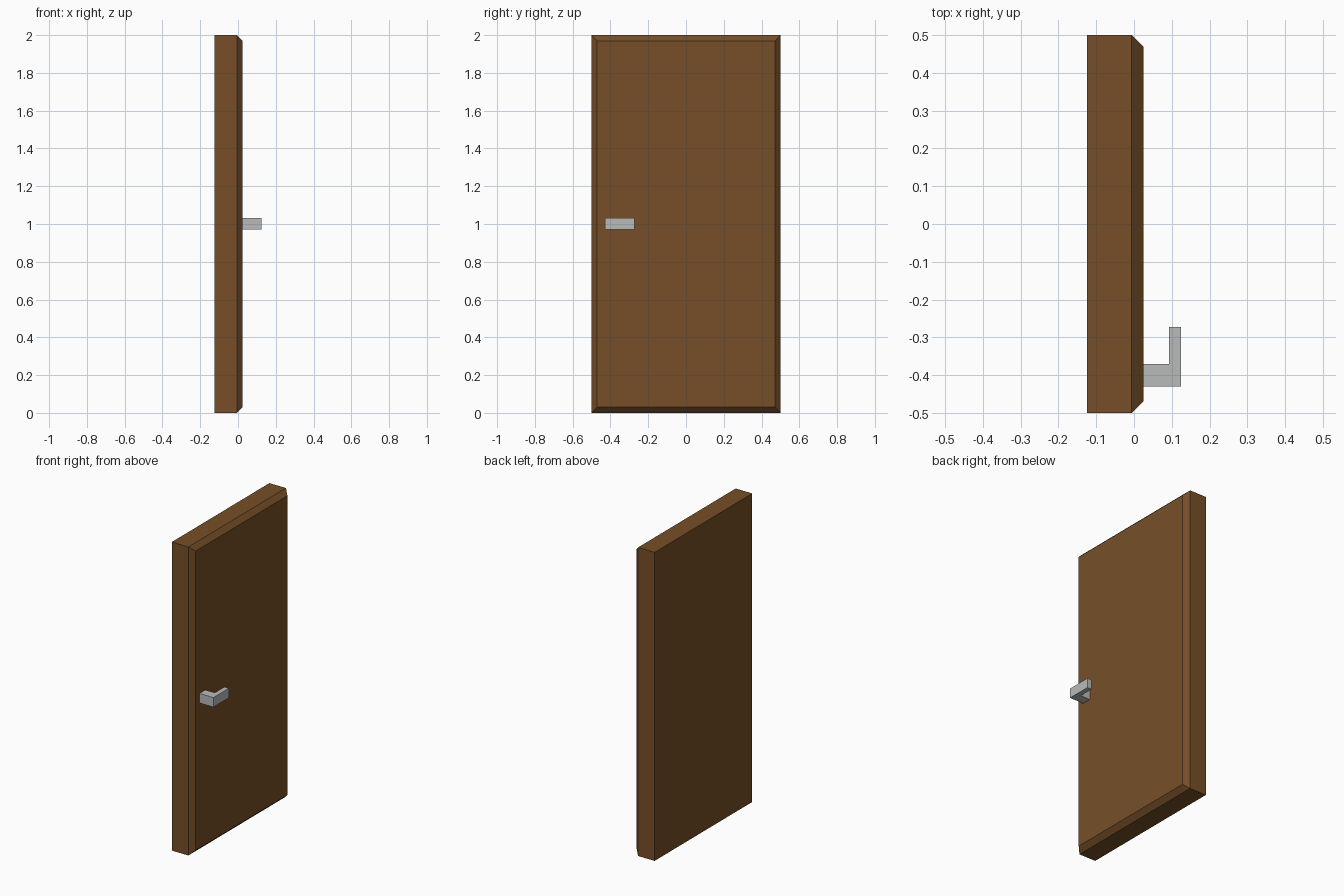
import bpy, bmesh

if "Cube" in bpy.data.objects:
    bpy.data.objects.remove(bpy.data.objects["Cube"])


def material(name, rgb):
    m = bpy.data.materials.new(name)
    m.diffuse_color = (*rgb, 1.0)
    m.use_nodes = True
    m.node_tree.nodes["Principled BSDF"].inputs["Base Color"].default_value = m.diffuse_color
    return m


def add_object(name, bm, mat):
    bmesh.ops.recalc_face_normals(bm, faces=bm.faces[:])
    mesh = bpy.data.meshes.new(name)
    bm.to_mesh(mesh)
    bm.free()
    mesh.materials.append(mat)
    obj = bpy.data.objects.new(name, mesh)
    bpy.context.collection.objects.link(obj)
    return obj


wood = material("brown wood", (0.18, 0.078, 0.021))
metal = material("grey metal", (0.48, 0.50, 0.49))

# Door leaf: a slab with its front (+x) border chamfered
X_BACK, X_EDGE, X_FRONT, CHAMFER = -0.125, -0.006, 0.025, 0.03
bm = bmesh.new()
loops = []
for x, inset in ((X_BACK, 0), (X_EDGE, 0), (X_FRONT, CHAMFER)):
    y, lo, hi = 0.5 - inset, inset, 2 - inset
    loops.append([bm.verts.new((x, a, b))
                  for a, b in ((-y, lo), (y, lo), (y, hi), (-y, hi))])
for a, b in zip(loops, loops[1:]):
    for i in range(4):
        j = (i + 1) % 4
        bm.faces.new((a[i], a[j], b[j], b[i]))
bm.faces.new(loops[0])
bm.faces.new(loops[-1])
add_object("door_leaf", bm, wood)

# Lever handle: L-shaped profile extruded upwards
profile = [(0.025, -0.43), (0.125, -0.43), (0.125, -0.272),
           (0.093, -0.272), (0.093, -0.37), (0.025, -0.37)]
bm = bmesh.new()
base = bm.faces.new([bm.verts.new((x, y, 0.97)) for x, y in profile])
top = bmesh.ops.extrude_face_region(bm, geom=[base])["geom"]
bmesh.ops.translate(bm, vec=(0, 0, 0.062),
                    verts=[v for v in top if isinstance(v, bmesh.types.BMVert)])
if not base.is_valid or all(len(e.link_faces) == 2 for e in bm.edges) is False:
    bmesh.ops.holes_fill(bm, edges=bm.edges[:])
add_object("door_handle", bm, metal)
